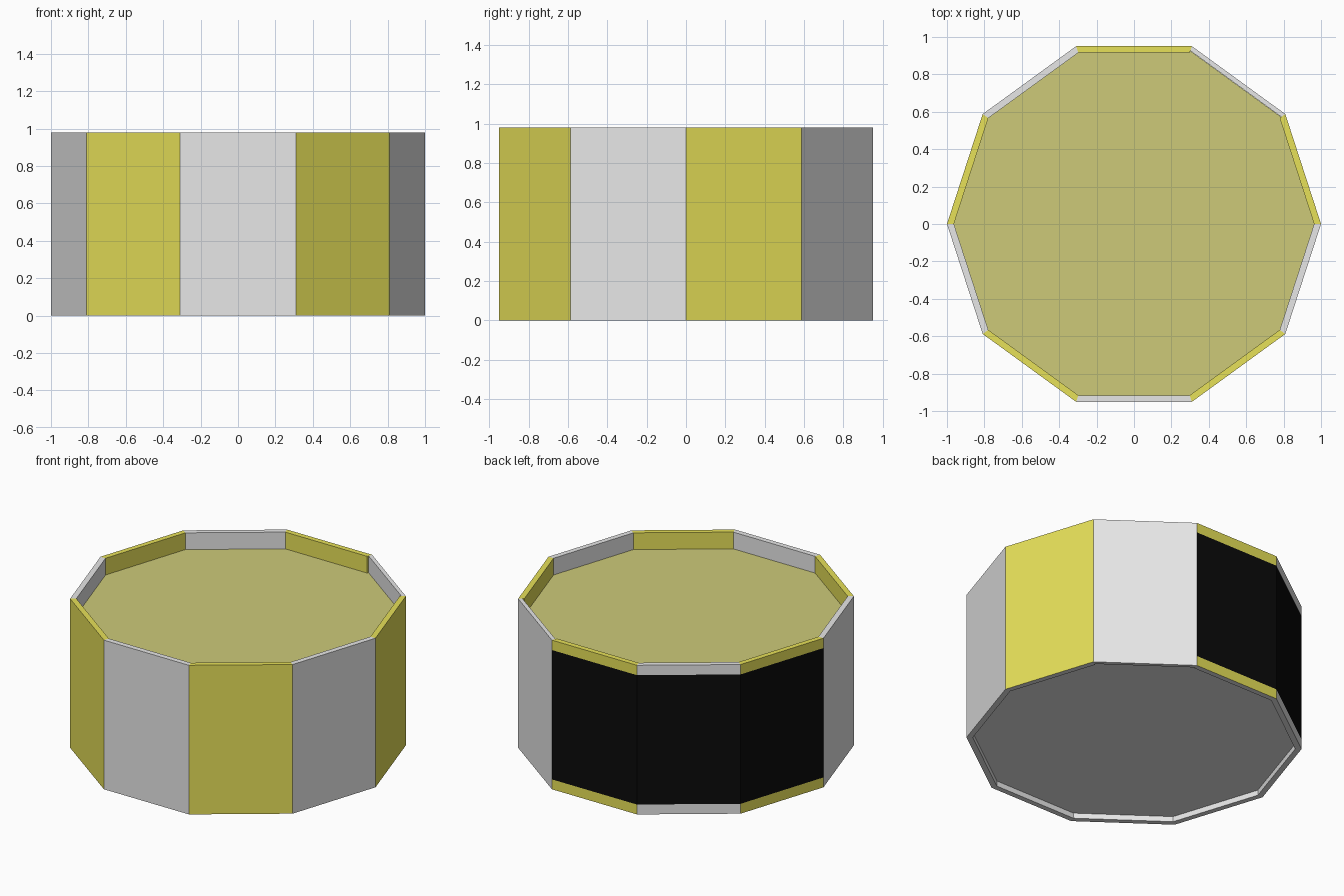
import bpy
import bmesh
from math import cos, sin, pi

if "Cube" in bpy.data.objects:
    bpy.data.objects.remove(bpy.data.objects["Cube"])

SIDES = 10
HEIGHT = 0.98
INNER = 0.963          # corner radius inside the wall
THIN = 0.974           # the same for the one thinner panel
LEVELS = (0, 0.065, 0.915, HEIGHT)
FLOOR_BOTTOM, FLOOR_TOP = 0.035, 0.87


def material(name, colour):
    mat = bpy.data.materials.new(name)
    mat.use_nodes = True
    mat.diffuse_color = (*colour, 1)
    mat.node_tree.nodes["Principled BSDF"].inputs["Base Color"].default_value = (*colour, 1)
    return mat


yellow = material("yellow", (0.81, 0.76, 0.10))
white = material("white", (0.80, 0.80, 0.80))
black = material("black", (0.003, 0.003, 0.003))
olive = material("olive", (0.61, 0.59, 0.19))


def finish(name, bm, mats):
    bmesh.ops.recalc_face_normals(bm, faces=bm.faces)
    mesh = bpy.data.meshes.new(name)
    bm.to_mesh(mesh)
    bm.free()
    for mat in mats:
        mesh.materials.append(mat)
    obj = bpy.data.objects.new(name, mesh)
    bpy.context.collection.objects.link(obj)
    return obj


def corner(bm, radius, index, z):
    a = 2 * pi * index / SIDES
    return bm.verts.new((radius * cos(a), radius * sin(a), z))


def wall_panel(k):
    """One mitred side panel; the three back-left panels carry a black field."""
    bm = bmesh.new()
    radius = THIN if k == 1 else INNER
    # Closed cross-section, up the outside and down the inside
    section = [(1, z) for z in LEVELS] + [(radius, z) for z in reversed(LEVELS)]
    ends = [[corner(bm, r, k + side, z) for r, z in section] for side in (0, 1)]
    n = len(section)
    for i in range(n):
        j = (i + 1) % n
        face = bm.faces.new((ends[0][i], ends[1][i], ends[1][j], ends[0][j]))
        if i == 1 and k in (2, 3, 4):
            face.material_index = 1           # black field
        elif i >= n - 2:
            face.material_index = 2           # underside and lower lip
    for end in ends:
        bm.faces.new(end)
    finish(f"wall_panel_{k + 1}", bm, (white if k % 2 else yellow, black, white))


for k in range(SIDES):
    wall_panel(k)

# Recessed floor slab with an olive top
bm = bmesh.new()
low, high = [[corner(bm, THIN - 0.001, k, z) for k in range(SIDES)]
             for z in (FLOOR_BOTTOM, FLOOR_TOP)]
bm.faces.new(low)
bm.faces.new(high).material_index = 1
for k in range(SIDES):
    j = (k + 1) % SIDES
    bm.faces.new((low[k], low[j], high[j], high[k]))
finish("floor_slab", bm, (white, olive))
